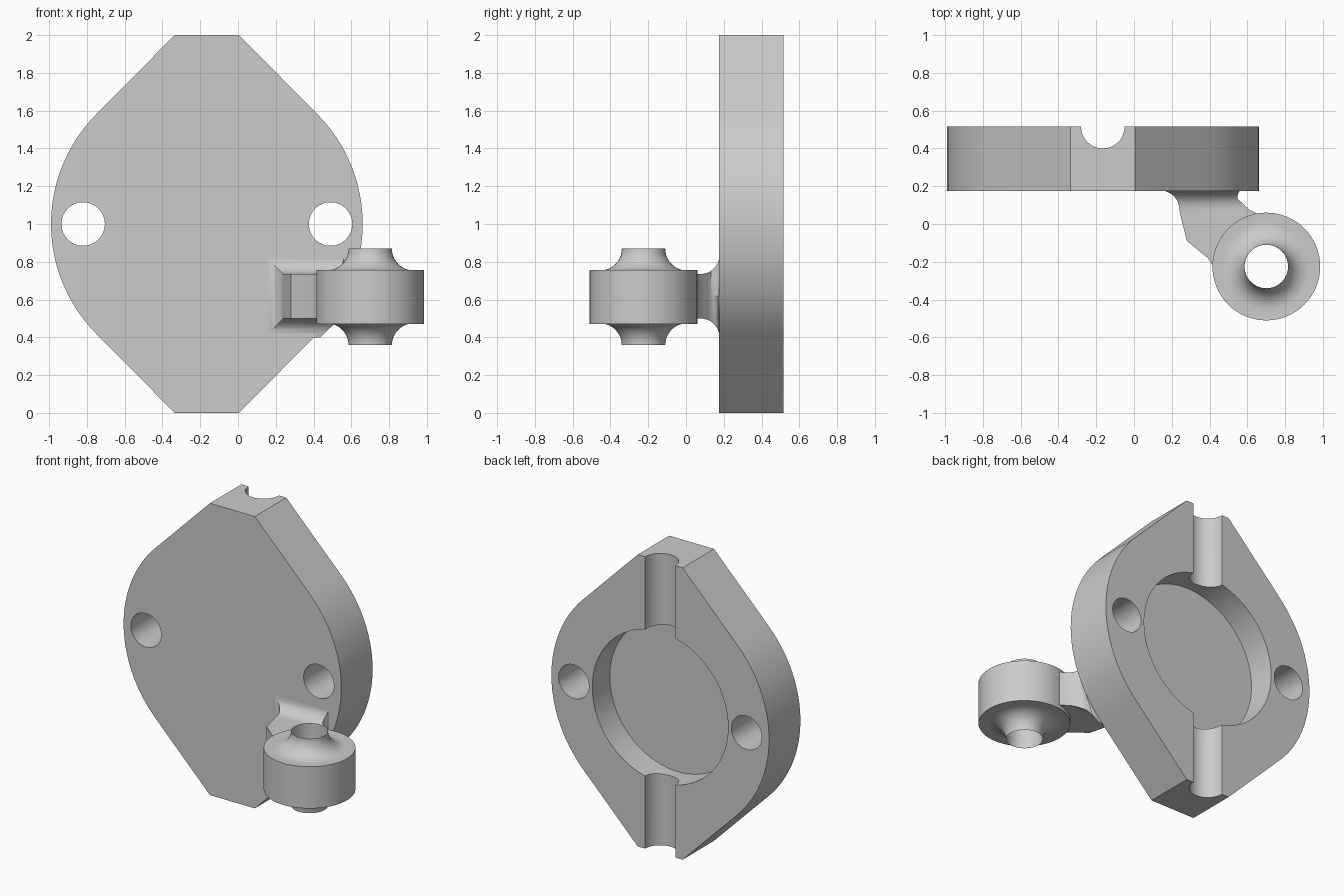
import bpy, bmesh
from math import sin, cos, pi
from mathutils import Matrix, Vector

if "Cube" in bpy.data.objects:
    bpy.data.objects.remove(bpy.data.objects["Cube"])

grey = bpy.data.materials.new("plain grey")
grey.use_nodes = True
grey.diffuse_color = (0.6, 0.6, 0.6, 1)
grey.node_tree.nodes["Principled BSDF"].inputs["Base Color"].default_value = (0.6, 0.6, 0.6, 1)

CX, FRONT, BACK = -0.165, 0.175, 0.515   # plate centre line and faces
HOLE = 0.115                             # shared radius of holes and channel


def finish(name, bm):
    bmesh.ops.recalc_face_normals(bm, faces=bm.faces)
    mesh = bpy.data.meshes.new(name)
    bm.to_mesh(mesh)
    bm.free()
    mesh.materials.append(grey)
    obj = bpy.data.objects.new(name, mesh)
    bpy.context.collection.objects.link(obj)
    return obj


def loft(name, rings):
    """Skin a list of equal-length rings and cap both ends."""
    bm = bmesh.new()
    loops = [[bm.verts.new(p) for p in ring] for ring in rings]
    n = len(loops[0])
    for a, b in zip(loops, loops[1:]):
        for i in range(n):
            j = (i + 1) % n
            bm.faces.new((a[i], a[j], b[j], b[i]))
    bm.faces.new(loops[0])
    bm.faces.new(loops[-1])
    return finish(name, bm)


def cylinder(name, radius, depth, centre, axis, sides=64):
    bm = bmesh.new()
    turn = Vector((0, 0, 1)).rotation_difference(Vector(axis)).to_matrix().to_4x4()
    bmesh.ops.create_cone(bm, cap_ends=True, segments=sides, radius1=radius, radius2=radius,
                          depth=depth, matrix=Matrix.Translation(centre) @ turn)
    return finish(name, bm)


def cut(target, cutter):
    mod = target.modifiers.new(cutter.name, 'BOOLEAN')
    mod.operation, mod.solver, mod.object = 'DIFFERENCE', 'EXACT', cutter
    bpy.context.view_layer.objects.active = target
    bpy.ops.object.modifier_apply(modifier=mod.name)
    bpy.data.objects.remove(cutter)


def smooth(obj):
    bpy.ops.object.select_all(action='DESELECT')
    obj.select_set(True)
    bpy.context.view_layer.objects.active = obj
    bpy.ops.object.shade_smooth_by_angle(angle=0.5)


# Plate: round sides running tangent into 45 degree shoulders
side = [(0.825 * cos(a), 0.825 * sin(a)) for a in (-pi / 4 + pi / 2 * i / 24 for i in range(25))]
half = [(0.17, -1)] + side + [(0.17, 1)]
outline = half + [(-x, -z) for x, z in half]
plate = loft("plate", [[(CX + x, y, 1 + z) for x, z in outline] for y in (FRONT, BACK)])

# Rear pocket, wire channel and the two screw holes
cut(plate, cylinder("pocket_cutter", 0.515, 0.4, (CX, BACK + 0.01, 1), (0, 1, 0), 96))
cut(plate, cylinder("channel_cutter", HOLE, 3, (CX, BACK, 1), (0, 0, 1)))
for s in (-1, 1):
    cut(plate, cylinder("screw_hole_cutter", HOLE, 1, (CX + s * 0.655, 0.35, 1), (0, 1, 0)))
smooth(plate)

# Knuckle: lathed ring with concave collars meeting the bore in a thin rim
collar = [(0.23 - HOLE * cos(a), 0.255 - HOLE * sin(a)) for a in (pi / 2 * i / 10 for i in range(11))]
upper = collar + [(0.285, 0.143)]
profile = upper + [(r, -h) for r, h in reversed(upper)]
bm = bmesh.new()
SEG = 64
columns = []
for k in range(SEG):
    t = 2 * pi * k / SEG
    columns.append([bm.verts.new((0.70 + r * cos(t), -0.225 + r * sin(t), 0.614 + h)) for r, h in profile])
for k in range(SEG):
    a, b = columns[k], columns[(k + 1) % SEG]
    for i in range(len(profile)):
        j = (i + 1) % len(profile)
        bm.faces.new((a[i], a[j], b[j], b[i]))
smooth(finish("knuckle", bm))


# Arm: box sections from the flared foot on the plate into the knuckle
def section(y, left, right, right_low, low, high):
    return [(left, y, low), (right_low, y, low), (right, y, (low + high) / 2),
            (right, y, high), (left, y, high)]


sections = []
R = 0.1
for i in range(9):
    a = pi / 2 * (1 - i / 8)
    y, flare = 0.077 + R * sin(a), R * (1 - cos(a))
    right = 0.54 + 0.25 * flare if y > 0.14 else 0.54 + 1.1 * (0.14 - y)
    sections.append(section(y, 0.24 - flare, right, right - 1.3 * flare, 0.5 - flare, 0.735 + flare))
for y, left, right in ((0.05, 0.245, 0.66), (-0.09, 0.28, 0.66), (-0.18, 0.39, 0.54), (-0.23, 0.425, 0.54)):
    sections.append(section(y, left, right, right, 0.5, 0.735))
arm = loft("arm", sections)
cut(arm, cylinder("bore_clearance_cutter", 0.24, 2, (0.70, -0.225, 0.6), (0, 0, 1)))
smooth(arm)
